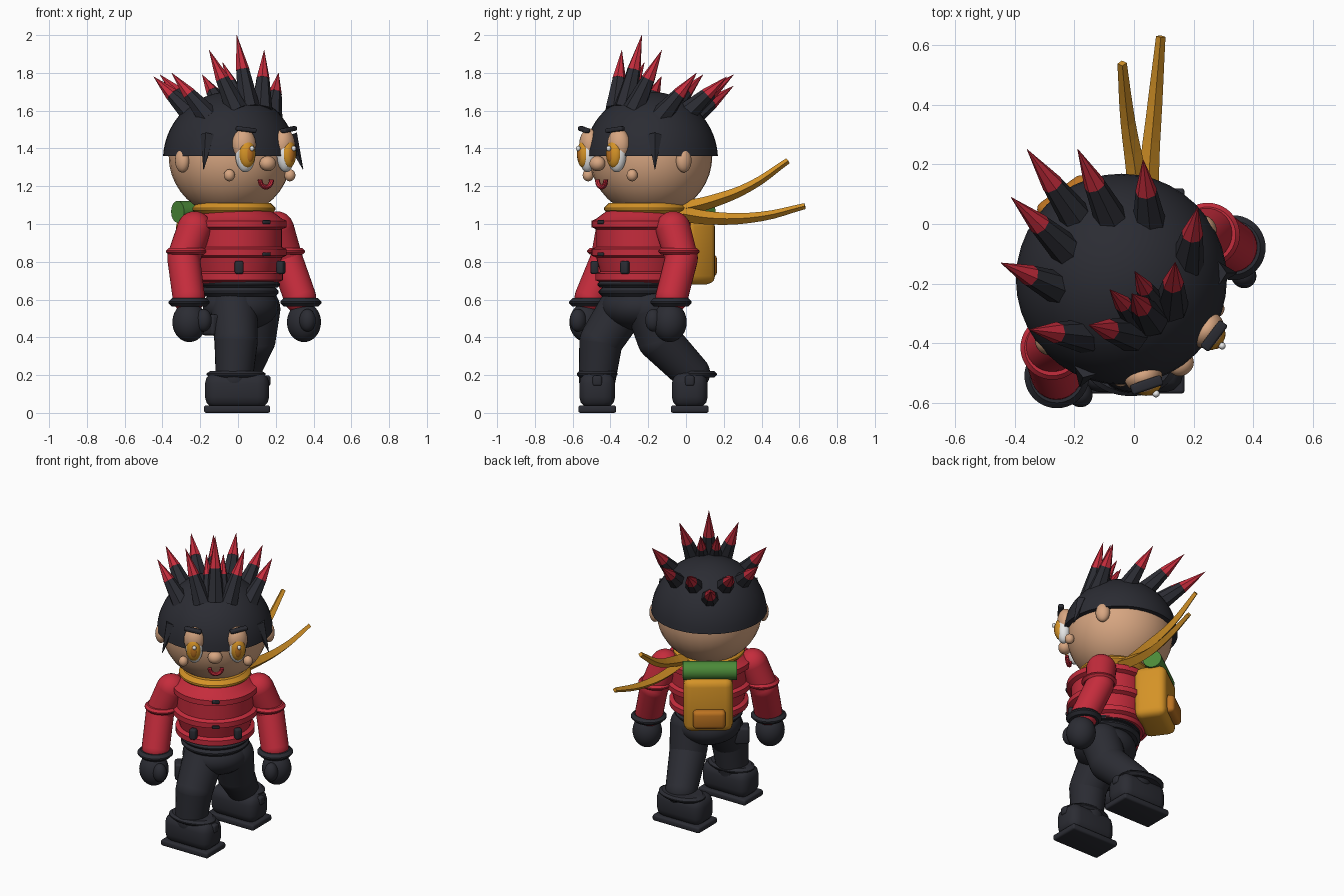
import bpy, bmesh, math
from mathutils import Matrix, Vector

if "Cube" in bpy.data.objects:
    bpy.data.objects.remove(bpy.data.objects["Cube"])


def material(name, rgb):
    m = bpy.data.materials.new(name)
    m.use_nodes = True
    m.diffuse_color = (*rgb, 1)
    m.node_tree.nodes["Principled BSDF"].inputs["Base Color"].default_value = (*rgb, 1)
    return m


DARK = material("charcoal", (0.024, 0.025, 0.033))
RED = material("crimson", (0.56, 0.025, 0.045))
SKIN = material("skin", (0.68, 0.38, 0.22))
AMBER = material("amber", (0.66, 0.29, 0.02))
ORANGE = material("burnt orange", (0.5, 0.17, 0.015))
GREEN = material("green", (0.07, 0.25, 0.04))
WHITE = material("white", (0.85, 0.85, 0.85))

# The upper body is turned; the legs and boots stay square to the world
BODY = Matrix.Translation((-0.01, -0.23, 0)) @ Matrix.Rotation(math.radians(36), 4, "Z")
WORLD = Matrix.Identity(4)


def finish(name, bm, mats, frame=BODY, smooth=True):
    bmesh.ops.recalc_face_normals(bm, faces=bm.faces)
    me = bpy.data.meshes.new(name)
    bm.to_mesh(me)
    bm.free()
    for m in mats:
        me.materials.append(m)
    if smooth:
        me.shade_smooth()
        me.set_sharp_from_angle(angle=math.radians(35))
    ob = bpy.data.objects.new(name, me)
    ob.matrix_world = frame
    bpy.context.collection.objects.link(ob)
    return ob


def ball(name, mat, loc, radii, yaw=0, frame=BODY):
    bm = bmesh.new()
    m = Matrix.Translation(loc) @ Matrix.Rotation(yaw, 4, "Z") @ Matrix.Diagonal((*radii, 1))
    bmesh.ops.create_uvsphere(bm, u_segments=32, v_segments=20, radius=1, matrix=m)
    return finish(name, bm, [mat], frame)


def box(name, mat, loc, size, bevel=0.01, yaw=0, roll=0, frame=BODY):
    bm = bmesh.new()
    m = (Matrix.Translation(loc) @ Matrix.Rotation(yaw, 4, "Z")
         @ Matrix.Rotation(roll, 4, "Y") @ Matrix.Diagonal((*size, 1)))
    bmesh.ops.create_cube(bm, size=1, matrix=m)
    bmesh.ops.bevel(bm, geom=bm.edges[:], offset=bevel, segments=3, profile=0.5, affect="EDGES")
    return finish(name, bm, [mat], frame)


def lathe(name, mat, profile, loc=(0, 0, 0), scale=(1, 1, 1), frame=BODY, steps=40):
    bm = bmesh.new()
    vs = [bm.verts.new((r, 0, z)) for r, z in profile]
    es = [bm.edges.new(p) for p in zip(vs, vs[1:])]
    bmesh.ops.spin(bm, geom=vs + es, cent=(0, 0, 0), axis=(0, 0, 1), angle=math.tau, steps=steps)
    bmesh.ops.remove_doubles(bm, verts=bm.verts, dist=0.0005)
    bmesh.ops.transform(bm, verts=bm.verts, matrix=Matrix.Translation(loc) @ Matrix.Diagonal((*scale, 1)))
    return finish(name, bm, [mat], frame)


def ring(name, mat, loc, radius, height, scale=(1, 1, 1), frame=BODY):
    t, h = 0.4 * height, height / 2
    rim = [(0, -h), (radius - t, -h), (radius, -h + t), (radius, h - t), (radius - t, h), (0, h)]
    return lathe(name, mat, rim, loc, scale, frame)


def cone(bm, a, b, r1, r2, sides, index=0, caps=True):
    d = Vector(b) - Vector(a)
    m = Matrix.Translation((Vector(a) + Vector(b)) / 2) @ d.to_track_quat("Z", "Y").to_matrix().to_4x4()
    old = set(bm.faces)
    bmesh.ops.create_cone(bm, cap_ends=caps, segments=sides, radius1=r1, radius2=r2, depth=d.length, matrix=m)
    for f in set(bm.faces) - old:
        f.material_index = index


def limb(name, mat, path, radii, frame=BODY):
    bm = bmesh.new()
    for i, (p, r) in enumerate(zip(path, radii)):
        bmesh.ops.create_uvsphere(bm, u_segments=28, v_segments=16, radius=r * 0.995,
                                  matrix=Matrix.Translation(p))
        if i:
            cone(bm, path[i - 1], p, radii[i - 1], r, 28, caps=False)
    return finish(name, bm, [mat], frame)


# Head and hair cap
HC, HR, HH = Vector((0, 0.055, 1.34)), 0.355, 0.36
ball("head", SKIN, (0, 0.055, 1.36), (0.325, 0.325, 0.32))
cap = [(0.29, 0.02)] + [(HR * math.cos(a), HH * math.sin(a))
                        for a in [0.055 + i * (math.pi / 2 - 0.055) / 14 for i in range(15)]]
lathe("hair_cap", DARK, cap, HC)


# Hair spikes: (base on the cap, tip, base radius); red upper half
def spike(name, base, tip, r):
    x, y = base[0], base[1] - HC.y
    z = HC.z + HH * math.sqrt(max(0, 1 - (x * x + y * y) / HR ** 2))
    tip = Vector(tip)
    root = Vector((base[0], base[1], z))
    root -= (tip - root).normalized() * 0.05
    mid = root.lerp(tip, 0.52)
    bm = bmesh.new()
    cone(bm, root, mid, r, r * 0.6, 7)
    cone(bm, mid, tip, r * 0.62, 0.001, 7, 1)
    finish(name, bm, [DARK, RED], BODY, smooth=False)


spike("spike_crown", (0, -0.1), (0, -0.005, 2.0), 0.06)
spike("spike_back", (0, 0.33), (0, 0.594, 1.73), 0.06)
pairs = {
    "spike_crown_inner": ((0.095, -0.1), (0.18, -0.005, 1.92), 0.06),
    "spike_crown_outer": ((0.23, -0.01), (0.35, 0.1, 1.8), 0.06),
    "spike_crown_small": ((0.04, -0.06), (0.052, 0.05, 1.855), 0.048),
    "spike_back_outer": ((0.2, 0.175), (0.295, 0.337, 1.78), 0.06),
    "spike_back_inner": ((0.095, 0.26), (0.138, 0.495, 1.79), 0.06),
}

for side, s in (("left", 1), ("right", -1)):
    for name, (b, t, r) in pairs.items():
        spike(f"{name}_{side}", (s * b[0], b[1]), (s * t[0], t[1], t[2]), r)
    # Side lock hanging in front of the ear
    bm = bmesh.new()
    cone(bm, (s * 0.268, -0.115, 1.47), (s * 0.325, -0.155, 1.29), 0.04, 0.002, 5)
    finish(f"side_lock_{side}", bm, [DARK], BODY, smooth=False)
    # Face
    ball(f"ear_{side}", SKIN, (s * 0.33, 0.03, 1.335), (0.035, 0.044, 0.062))
    ball(f"eyelid_{side}", SKIN, (s * 0.132, -0.252, 1.42), (0.064, 0.053, 0.085), s * 0.35)
    ball(f"eye_{side}", WHITE, (s * 0.132, -0.265, 1.37), (0.054, 0.045, 0.096), s * 0.35)
    ball(f"iris_{side}", AMBER, (s * 0.137, -0.288, 1.37), (0.045, 0.032, 0.072), s * 0.3)
    ball(f"pupil_{side}", ORANGE, (s * 0.137, -0.308, 1.37), (0.024, 0.016, 0.045), s * 0.3)
    ball(f"eye_glint_{side}", WHITE, (s * 0.137 + 0.005, -0.325, 1.4), (0.012, 0.012, 0.014))
    box(f"eyebrow_{side}", DARK, (s * 0.14, -0.282, 1.5), (0.11, 0.035, 0.024), 0.008, s * 0.3, s * -0.12)
    ball(f"cheek_{side}", SKIN, (s * 0.198, -0.212, 1.258), (0.029, 0.029, 0.032))
    # Arm, cuffs and mitten
    limb(f"arm_{side}", RED, [(s * 0.268, 0.005, 0.975), (s * 0.335, 0.012, 0.82), (s * 0.364, -0.075, 0.61)],
         [0.093, 0.087, 0.086])
    ring(f"elbow_band_{side}", RED, (s * 0.322, 0.005, 0.855), 0.108, 0.035)
    ring(f"cuff_{side}", DARK, (s * 0.366, -0.08, 0.585), 0.109, 0.045)
    ball(f"mitten_{side}", DARK, (s * 0.375, -0.095, 0.48), (0.09, 0.09, 0.105))
    ball(f"thumb_{side}", DARK, (s * 0.34, -0.175, 0.49), (0.042, 0.045, 0.06))
    box(f"jacket_toggle_{side}", DARK, (s * 0.137, -0.215, 0.77), (0.045, 0.04, 0.07), 0.012, s * 0.5)

ball("nose", SKIN, (-0.005, -0.292, 1.32), (0.045, 0.04, 0.04))

# Smiling mouth: a curved lip
bm = bmesh.new()
arc = [Vector((0.038 * math.cos(a), -0.268, 1.235 - 0.04 * math.sin(a)))
       for a in [i * math.pi / 10 for i in range(11)]]
for a, b in zip(arc, arc[1:]):
    cone(bm, a, b, 0.013, 0.013, 8)
finish("mouth", bm, [RED])

# Ribbed jacket, waist and hips
jacket = [(0, 0.67), (0.205, 0.67)]
for z, r in ((0.72, 0.242), (0.85, 0.262), (1.0, 0.262)):
    body = r - 0.025
    jacket += [(body, z - 0.028), (r, z - 0.017), (r, z + 0.017), (body, z + 0.028)]
jacket += [(0.215, 1.045), (0.18, 1.07), (0, 1.07)]
lathe("jacket", RED, jacket, (0, -0.01, 0))
ring("belt_upper", DARK, (0, -0.03, 0.68), 0.215, 0.03)
ring("belt_lower", DARK, (0, -0.03, 0.64), 0.208, 0.045)
ball("hips", DARK, (0.005, -0.035, 0.56), (0.205, 0.19, 0.125))
for z in (1.01, 0.84):
    box("zip_tab", DARK, (0, -0.272, z), (0.045, 0.02, 0.02), 0.005)

# Scarf with two trailing tails
ring("scarf", AMBER, (0, 0.02, 1.08), 0.22, 0.06)
tails = {
    "scarf_tail_high": [(0.02, -0.06, 1.07), (0.01, 0.14, 1.12), (-0.02, 0.34, 1.2), (-0.04, 0.54, 1.335)],
    "scarf_tail_low": [(0.05, -0.06, 1.06), (0.05, 0.15, 1.03), (0.07, 0.4, 1.04), (0.09, 0.63, 1.095)],
}
for name, pts in tails.items():
    cu = bpy.data.curves.new(name, "CURVE")
    cu.dimensions, cu.bevel_depth, cu.bevel_resolution = "3D", 0.043, 0
    cu.resolution_u, cu.use_fill_caps = 4, True
    sp = cu.splines.new("BEZIER")
    sp.bezier_points.add(len(pts) - 1)
    for i, (bp, p) in enumerate(zip(sp.bezier_points, pts)):
        bp.co, bp.radius = p, 1 - 0.21 * i
        bp.handle_left_type = bp.handle_right_type = "AUTO"
    sp.use_smooth = False
    cu.materials.append(AMBER)
    bpy.context.collection.objects.link(bpy.data.objects.new(name, cu))

# Backpack with pocket and bedroll
box("backpack", AMBER, (0.01, 0.28, 0.855), (0.3, 0.2, 0.35), 0.045)
box("backpack_pocket", ORANGE, (0.005, 0.388, 0.78), (0.2, 0.07, 0.12), 0.025)
bm = bmesh.new()
cone(bm, (-0.165, 0.3, 1.065), (0.165, 0.3, 1.065), 0.058, 0.058, 28)
finish("bedroll", bm, [GREEN])

# Legs and boots, toes towards +x
legs = {
    "right": ([(-0.02, -0.34, 0.55), (-0.01, -0.45, 0.38), (-0.02, -0.47, 0.18)], -0.47, -0.47),
    "left": ([(0.1, -0.19, 0.55), (0.085, -0.145, 0.39), (0.015, 0.03, 0.21)], 0.02, 0.055),
}
for side, (path, y, cuff_y) in legs.items():
    limb(f"leg_{side}", DARK, path, [0.125, 0.115, 0.098], WORLD)
    box(f"boot_{side}", DARK, (-0.005, y, 0.12), (0.34, 0.19, 0.19), 0.06, frame=WORLD)
    box(f"sole_{side}", DARK, (-0.005, y, 0.02), (0.35, 0.2, 0.04), 0.012, frame=WORLD)
    box(f"boot_buckle_{side}", DARK, (0.152, y, 0.17), (0.04, 0.05, 0.055), 0.012, frame=WORLD)
    ring(f"boot_cuff_{side}", DARK, (-0.01, cuff_y, 0.205), 0.108, 0.035, (1.45, 1, 1), WORLD)
box("thigh_pouch", DARK, (-0.13, -0.41, 0.465), (0.09, 0.1, 0.11), 0.015, 0.63, frame=WORLD)
